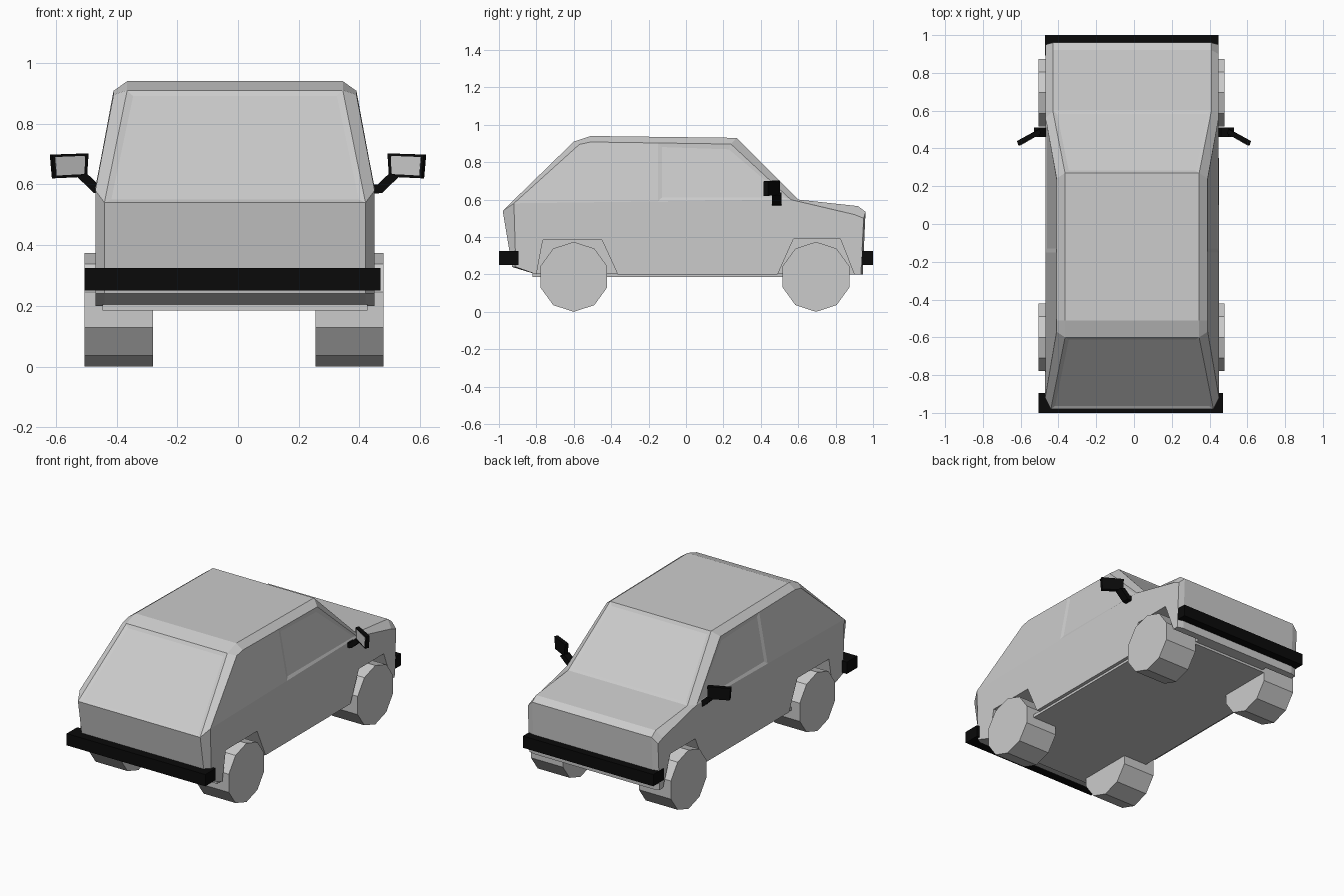
import bpy
import bmesh
from mathutils import Matrix, Vector

cube = bpy.data.objects.get("Cube")
if cube:
    bpy.data.objects.remove(cube, do_unlink=True)

CX = -0.01  # body centre line


def material(name, value):
    m = bpy.data.materials.new(name)
    m.use_nodes = True
    color = (value, value, value, 1)
    m.diffuse_color = color
    m.node_tree.nodes["Principled BSDF"].inputs["Base Color"].default_value = color
    return m


grey = material("light grey", 0.6)
black = material("black", 0.003)


def finish(name, bm, mat):
    bmesh.ops.recalc_face_normals(bm, faces=bm.faces)
    mesh = bpy.data.meshes.new(name)
    bm.to_mesh(mesh)
    bm.free()
    mesh.materials.append(mat)
    obj = bpy.data.objects.new(name, mesh)
    bpy.context.collection.objects.link(obj)
    return obj


def box(name, lo, hi, mat):
    bm = bmesh.new()
    lo, hi = Vector(lo), Vector(hi)
    bmesh.ops.create_cube(bm, size=1, matrix=Matrix.Translation((lo + hi) / 2)
                          @ Matrix.Diagonal((*(hi - lo), 1)))
    return finish(name, bm, mat)


def prism(name, outline, offset, mat):
    """Extrude a planar outline along an offset vector."""
    bm = bmesh.new()
    face = bm.faces.new([bm.verts.new(p) for p in outline])
    ext = bmesh.ops.extrude_face_region(bm, geom=[face], use_keep_orig=True)
    moved = [v for v in ext["geom"] if isinstance(v, bmesh.types.BMVert)]
    bmesh.ops.translate(bm, verts=moved, vec=offset)
    return finish(name, bm, mat)


# Body: centre outline and outer side outline as (y, z, half width)
centre = [(-0.93, 0.24, 0.43), (-0.98, 0.54, 0.43), (-0.6, 0.91, 0.355),
          (-0.51, 0.94, 0.355), (0.27, 0.93, 0.355), (0.6, 0.6, 0.42),
          (0.92, 0.565, 0.42), (0.96, 0.535, 0.42), (0.945, 0.2, 0.42),
          (-0.8, 0.2, 0.43)]
outer = [(-0.91, 0.24, 0.46), (-0.92, 0.58, 0.46), (-0.57, 0.895, 0.4),
         (-0.51, 0.908, 0.4), (0.24, 0.897, 0.4), (0.56, 0.6, 0.458),
         (0.9, 0.52, 0.458), (0.95, 0.5, 0.458), (0.935, 0.2, 0.458),
         (-0.8, 0.2, 0.46)]

bm = bmesh.new()


def ring(points, side):
    return [bm.verts.new((CX + side * w, y, z)) for y, z, w in points]


inner_l, inner_r = ring(centre, 1), ring(centre, -1)
count = len(centre)
strip = []
for i in range(count):
    j = (i + 1) % count
    strip.append(bm.faces.new((inner_l[i], inner_l[j], inner_r[j], inner_r[i])))
windows = [strip[1], strip[4]]
uppers = []
for side, inner in ((1, inner_l), (-1, inner_r)):
    out = ring(outer, side)
    for i in range(count):
        j = (i + 1) % count
        bm.faces.new((inner[i], inner[j], out[j], out[i]))
    uppers.append(bm.faces.new(out[1:6]))
    bm.faces.new(out[:2] + out[5:])
bmesh.ops.recalc_face_normals(bm, faces=bm.faces)

# Front door windows, windscreen and rear window as shallow recesses
for f in uppers:
    geom = [f] + list(f.edges) + list(f.verts)
    cut = bmesh.ops.bisect_plane(bm, geom=geom, plane_co=(0, -0.15, 0), plane_no=(0, 1, 0))
    edge = next(e for e in cut["geom_cut"] if isinstance(e, bmesh.types.BMEdge))
    windows.append(max(edge.link_faces, key=lambda q: q.calc_center_median().y))
bmesh.ops.inset_individual(bm, faces=windows, thickness=0.03, depth=-0.005)
body = finish("body", bm, grey)

# Wheel arches cut into the sides
arches = [[(-0.8, 0.1), (-0.8, 0.2), (-0.765, 0.385), (-0.45, 0.385), (-0.365, 0.2), (-0.365, 0.1)],
          [(0.49, 0.1), (0.49, 0.2), (0.575, 0.39), (0.825, 0.39), (0.9, 0.2), (0.9, 0.1)]]
for side in (1, -1):
    for arch in arches:
        cutter = prism("arch_cutter", [(CX + side * 0.26, y, z) for y, z in arch],
                       (side * 0.4, 0, 0), grey)
        cutter.hide_render = True
        mod = body.modifiers.new("arch", "BOOLEAN")
        mod.operation = "DIFFERENCE"
        mod.solver = "EXACT"
        mod.object = cutter
        bpy.context.view_layer.objects.active = body
        bpy.ops.object.modifier_apply(modifier=mod.name)
        bpy.data.objects.remove(cutter, do_unlink=True)

# Floor pan
box("floor_pan", (CX - 0.437, -0.82, 0.185), (CX + 0.437, 0.87, 0.205), grey)

# Bumpers
box("rear_bumper", (-0.505, -1, 0.25), (0.47, -0.895, 0.325), black)
box("front_bumper", (-0.47, 0.892, 0.25), (0.447, 1, 0.325), black)

# Ten-sided wheels
for side, label in ((1, "left"), (-1, "right")):
    for y, end in ((-0.6, "rear"), (0.695, "front")):
        bm = bmesh.new()
        bmesh.ops.create_cone(bm, cap_ends=True, segments=10, radius1=0.187,
                              radius2=0.187, depth=0.225)
        bmesh.ops.rotate(bm, verts=bm.verts, matrix=Matrix.Rotation(1.570796, 3, "Y"))
        top = max(v.co.z for v in bm.verts)
        if top < 0.185:  # put a corner at the top
            bmesh.ops.rotate(bm, verts=bm.verts, matrix=Matrix.Rotation(0.314159, 3, "X"))
        bmesh.ops.translate(bm, verts=bm.verts, vec=(-0.0125 + side * 0.38, y, 0.187))
        finish(f"{end}_{label}_wheel", bm, grey)

# Door mirrors: arm, angled housing and glass
for s, label in ((1, "left"), (-1, "right")):
    prism(f"{label}_mirror_arm",
          [(s * x, 0.46, z) for x, z in ((0.44, 0.568), (0.475, 0.572), (0.53, 0.625),
                                         (0.5, 0.638), (0.46, 0.6), (0.44, 0.6))],
          (0, 0.05, 0), black)
    prism(f"{label}_mirror_housing",
          [(s * 0.497, 0.478, 0.625), (s * 0.605, 0.415, 0.62),
           (s * 0.612, 0.415, 0.698), (s * 0.492, 0.478, 0.702)],
          (s * 0.008, 0.024, 0), black)
    prism(f"{label}_mirror_glass",
          [(s * 0.506, 0.4708, 0.634), (s * 0.597, 0.4177, 0.629),
           (s * 0.602, 0.4168, 0.69), (s * 0.503, 0.4726, 0.694)],
          (s * 0.002, 0.006, 0), grey)
